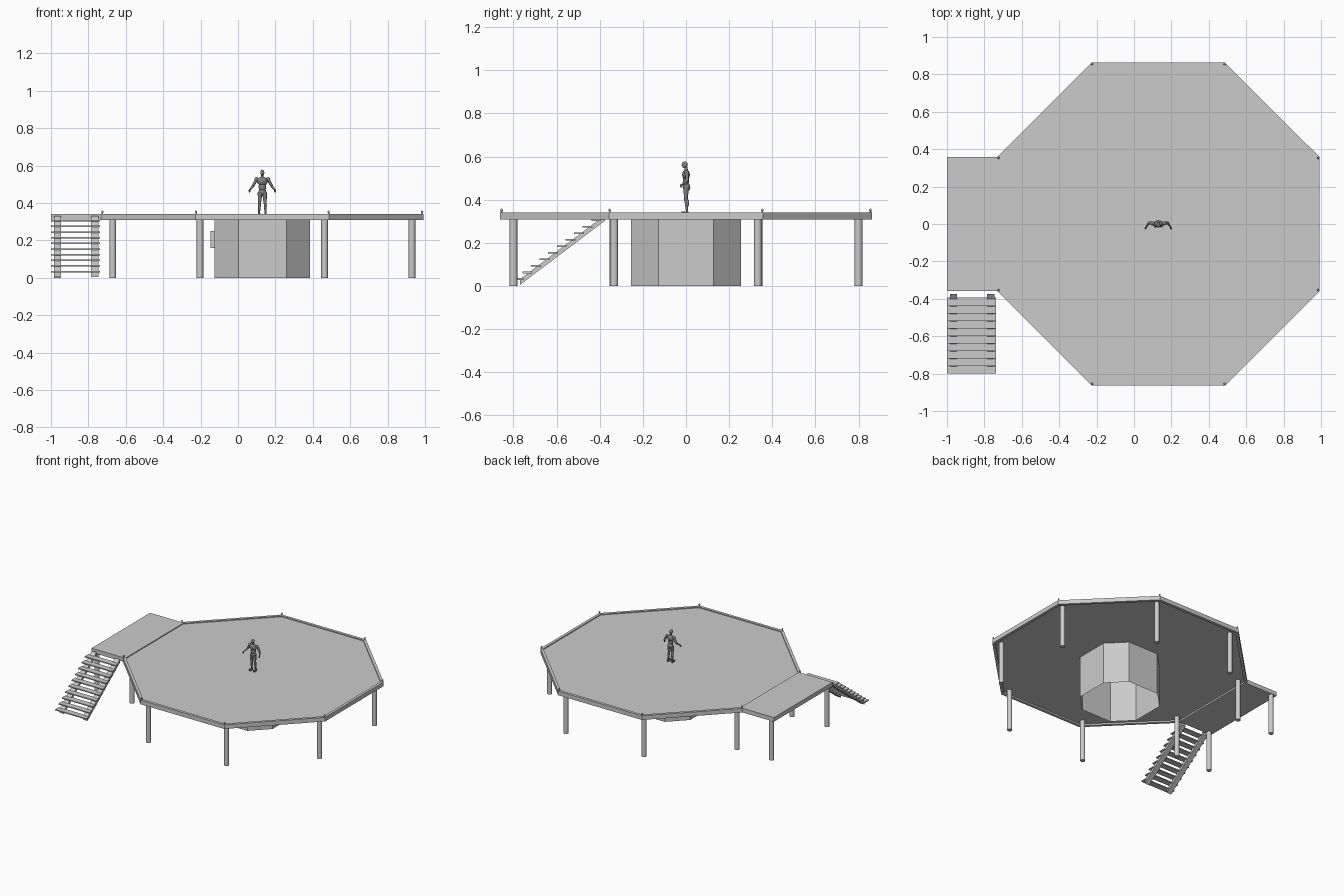
import bpy
import bmesh
from math import radians
from mathutils import Vector

cube = bpy.data.objects.get("Cube")
if cube:
    bpy.data.objects.remove(cube, do_unlink=True)


def make_material(name, value):
    mat = bpy.data.materials.new(name)
    mat.use_nodes = True
    colour = (value, value, value, 1)
    mat.diffuse_color = colour
    mat.node_tree.nodes["Principled BSDF"].inputs["Base Color"].default_value = colour
    return mat


GREY = make_material("light grey", 0.6)
DARK = make_material("dark grey", 0.22)
CX = 0.13                      # centre of the round deck
TOP, UNDER = 0.34, 0.308       # deck frame heights


def finish(bm, name, mat=GREY, smooth=False):
    bmesh.ops.recalc_face_normals(bm, faces=bm.faces)
    mesh = bpy.data.meshes.new(name)
    bm.to_mesh(mesh)
    bm.free()
    mesh.materials.append(mat)
    obj = bpy.data.objects.new(name, mesh)
    bpy.context.collection.objects.link(obj)
    if smooth:
        bpy.ops.object.select_all(action='DESELECT')
        obj.select_set(True)
        bpy.context.view_layer.objects.active = obj
        bpy.ops.object.shade_smooth_by_angle(angle=radians(40))
    return obj


def box(bm, low, high):
    low, high = Vector(low), Vector(high)
    verts = bmesh.ops.create_cube(bm, size=1)["verts"]
    for v in verts:
        v.co = (low + high) / 2 + v.co * (high - low)
    return verts


def rod(bm, a, b, r1, r2, sides=12):
    """Tapered round bar from a to b."""
    a, b = Vector(a), Vector(b)
    axis = b - a
    verts = bmesh.ops.create_cone(bm, cap_ends=True, segments=sides, radius1=r1,
                                  radius2=r2, depth=axis.length)["verts"]
    turn = Vector((0, 0, 1)).rotation_difference(axis)
    for v in verts:
        v.co = turn @ v.co + (a + b) / 2


def ball(bm, centre, size):
    verts = bmesh.ops.create_uvsphere(bm, u_segments=12, v_segments=8, radius=1)["verts"]
    for v in verts:
        v.co = Vector(centre) + v.co * Vector(size)


def octagon(a, b):
    """Corners of an octagon: half width a, half length of the straight sides b."""
    return [(CX + x, y) for x, y in ((a, -b), (a, b), (b, a), (-b, a),
                                     (-a, b), (-a, -b), (-b, -a), (b, -a))]


def loop(bm, corners, z):
    return [bm.verts.new((x, y, z)) for x, y in corners]


def bridge(bm, one, two):
    for i in range(len(one)):
        j = (i + 1) % len(one)
        bm.faces.new((one[i], one[j], two[j], two[i]))


# Deck frame: eight beams around the edge
outer, inner = octagon(0.863, 0.357), octagon(0.842, 0.349)
bm = bmesh.new()
rings = [loop(bm, outer, UNDER), loop(bm, outer, TOP),
         loop(bm, inner, TOP), loop(bm, inner, UNDER)]
for k in range(4):
    bridge(bm, rings[k], rings[(k + 1) % 4])
finish(bm, "deck_frame")

# Deck boards, set slightly into the frame
bm = bmesh.new()
low, high = loop(bm, inner, 0.32), loop(bm, inner, 0.333)
bridge(bm, low, high)
bm.faces.new(low)
bm.faces.new(high)
finish(bm, "deck_floor")

# Hollow core below the deck
bm = bmesh.new()
core = octagon(0.255, 0.128)
bridge(bm, loop(bm, core, 0), loop(bm, core, 0.32))
finish(bm, "core_wall")

# Small box on the side of the core
bm = bmesh.new()
box(bm, (-0.148, -0.045, 0.16), (-0.125, 0.045, 0.25))
finish(bm, "wall_box")

# Side landing
bm = bmesh.new()
box(bm, (-1, -0.357, UNDER), (-0.733, 0.357, TOP))
finish(bm, "landing")

# Posts under the deck and landing
bm = bmesh.new()
spots = octagon(0.8, 0.333) + [(-0.967, -0.337), (-0.967, 0.337)]
for x, y in spots:
    rod(bm, (x, y, 0), (x, y, 0.325), 0.018, 0.018, 16)
finish(bm, "support_posts", smooth=True)

# Small pegs at the deck corners
bm = bmesh.new()
for x, y in octagon(0.855, 0.354):
    rod(bm, (x, y, 0.33), (x, y, 0.352), 0.004, 0.004, 8)
    ball(bm, (x, y, 0.353), (0.006, 0.006, 0.006))
finish(bm, "corner_pegs", smooth=True)

# Stair stringers: slanted bars with level cut ends
bm = bmesh.new()
for x in (-0.965, -0.765):
    for v in box(bm, (x - 0.02, -0.77, -0.013), (x + 0.02, -0.375, 0.013)):
        v.co.z += 0.018 + (v.co.y + 0.77) * 0.755
finish(bm, "stair_stringers")

# Stair treads
bm = bmesh.new()
for i in range(10):
    y, z = -0.775 + 0.04 * i, 0.033 + 0.0302 * i
    box(bm, (-1, y - 0.024, z - 0.004), (-0.737, y + 0.022, z + 0.004))
finish(bm, "stair_treads")

# Standing figure
bm = bmesh.new()
ball(bm, (CX, -0.006, 0.562), (0.011, 0.014, 0.016))
rod(bm, (CX, 0.003, 0.53), (CX, -0.002, 0.555), 0.008, 0.007)
ball(bm, (CX, 0, 0.516), (0.029, 0.018, 0.024))
ball(bm, (CX, 0, 0.487), (0.02, 0.014, 0.03))
ball(bm, (CX, 0.003, 0.458), (0.022, 0.017, 0.02))
for s in (-1, 1):
    def at(x, y, z):
        return (CX + s * x, y, z)
    ball(bm, at(0.031, 0.003, 0.526), (0.011, 0.011, 0.012))
    rod(bm, at(0.031, 0.003, 0.526), at(0.05, 0.006, 0.491), 0.009, 0.007)
    ball(bm, at(0.05, 0.006, 0.491), (0.007, 0.007, 0.007))
    rod(bm, at(0.05, 0.006, 0.491), at(0.065, -0.016, 0.472), 0.007, 0.004)
    ball(bm, at(0.068, -0.022, 0.465), (0.005, 0.007, 0.009))
    rod(bm, at(0.012, 0, 0.455), at(0.015, 0, 0.4), 0.013, 0.008)
    ball(bm, at(0.015, 0, 0.4), (0.008, 0.009, 0.009))
    ball(bm, at(0.016, 0.005, 0.385), (0.008, 0.01, 0.02))
    rod(bm, at(0.015, 0, 0.4), at(0.017, 0.005, 0.343), 0.008, 0.005)
    box(bm, at(0.011, -0.02, 0.333), at(0.023, 0.011, 0.346))
finish(bm, "figure", DARK, smooth=True)
